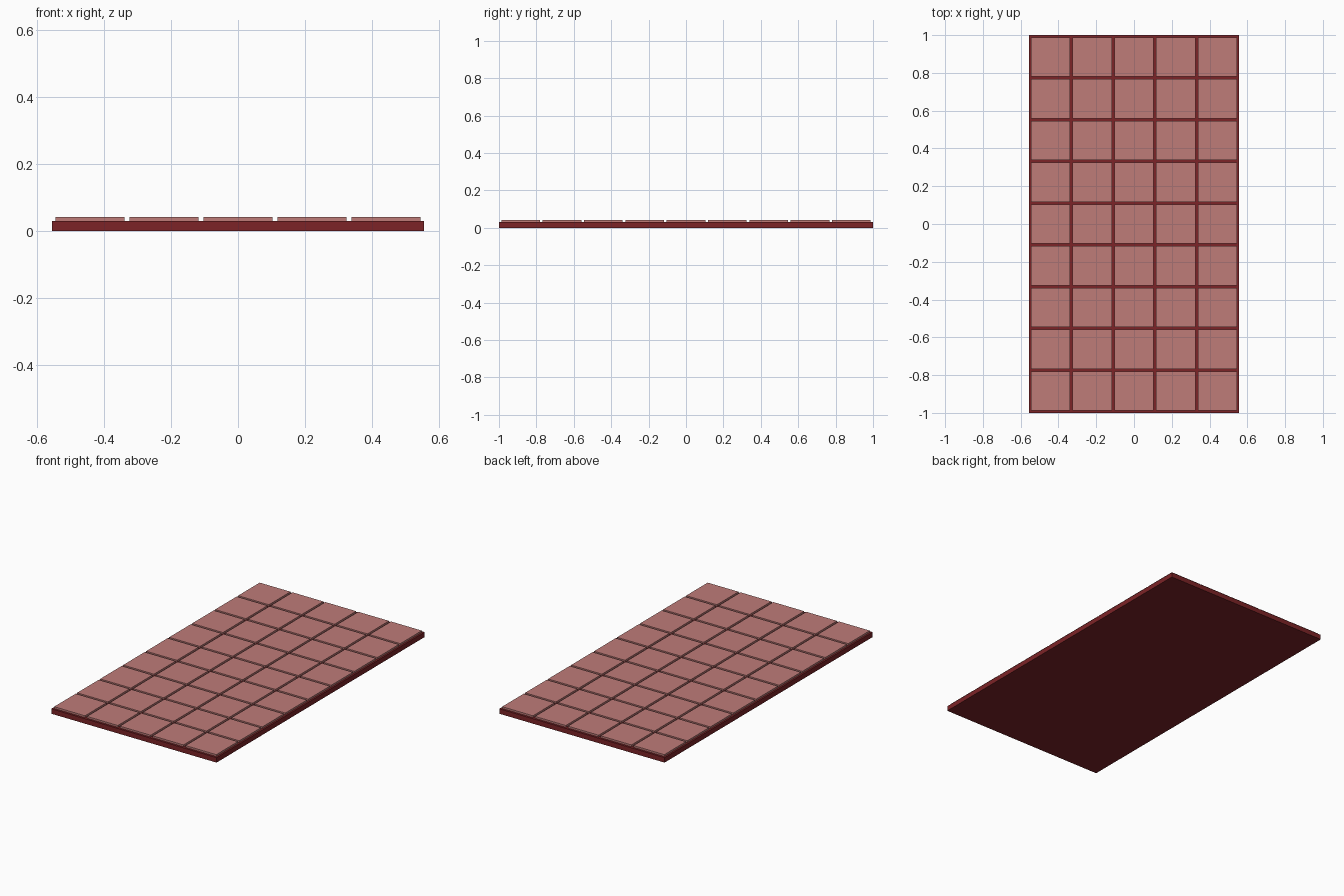
import bpy, bmesh
from mathutils import Matrix

if "Cube" in bpy.data.objects:
    bpy.data.objects.remove(bpy.data.objects["Cube"])


def material(name, rgb):
    m = bpy.data.materials.new(name)
    m.diffuse_color = (*rgb, 1)
    m.use_nodes = True
    m.node_tree.nodes["Principled BSDF"].inputs["Base Color"].default_value = m.diffuse_color
    return m


def boxes(name, items, mat):
    """One object made of boxes given as (centre, size)."""
    bm = bmesh.new()
    for c, s in items:
        bmesh.ops.create_cube(bm, size=1, matrix=Matrix.Translation(c) @ Matrix.Diagonal((*s, 1)))
    me = bpy.data.meshes.new(name)
    bm.to_mesh(me)
    bm.free()
    me.materials.append(mat)
    ob = bpy.data.objects.new(name, me)
    bpy.context.collection.objects.link(ob)
    return ob


BASE_H, TOP = 0.03, 0.041
PITCH, TILE = 0.221, 0.207
COLS, ROWS = 5, 9

# Dark backing slab
boxes("base_slab", [((0, 0, BASE_H / 2), (1.112, 2, BASE_H))],
      material("dark_red", (0.2, 0.017, 0.02)))

# Grid of raised square tiles
tile_h = TOP - BASE_H
tiles = [(((i - (COLS - 1) / 2) * PITCH, (j - (ROWS - 1) / 2) * PITCH, BASE_H + tile_h / 2),
          (TILE, TILE, tile_h)) for i in range(COLS) for j in range(ROWS)]
boxes("square_tiles", tiles, material("pale_red", (0.52, 0.2, 0.19)))
